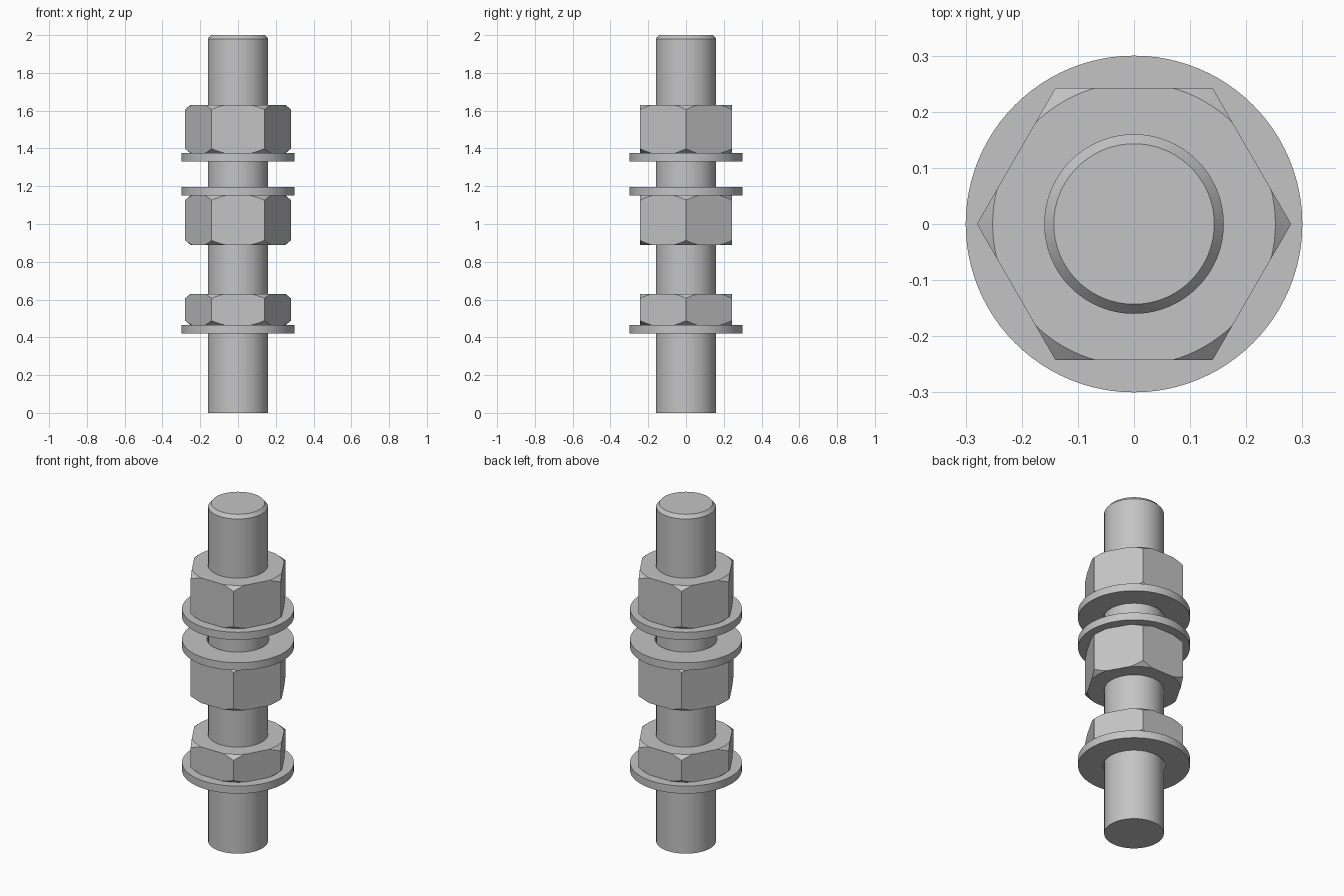
import bpy, bmesh, math

cube = bpy.data.objects.get("Cube")
if cube:
    bpy.data.objects.remove(cube, do_unlink=True)

SEGMENTS = 96
STUD_R = 0.16

steel = bpy.data.materials.new("steel_grey")
steel.use_nodes = True
steel.diffuse_color = (0.55, 0.55, 0.55, 1)
bsdf = next(n for n in steel.node_tree.nodes if n.type == 'BSDF_PRINCIPLED')
bsdf.inputs["Base Color"].default_value = steel.diffuse_color


def add_object(name, bm):
    bmesh.ops.recalc_face_normals(bm, faces=bm.faces)
    mesh = bpy.data.meshes.new(name)
    bm.to_mesh(mesh)
    bm.free()
    mesh.materials.append(steel)
    obj = bpy.data.objects.new(name, mesh)
    bpy.context.collection.objects.link(obj)
    return obj


def select(obj):
    bpy.ops.object.select_all(action='DESELECT')
    obj.select_set(True)
    bpy.context.view_layer.objects.active = obj


def smooth(obj):
    select(obj)
    bpy.ops.object.shade_smooth_by_angle(angle=math.radians(20))


def lathe(name, profile, closed=True):
    """Revolve (radius, z) points about z; an open profile gets flat end caps."""
    bm = bmesh.new()
    rings = []
    for r, z in profile:
        angles = [math.tau * i / SEGMENTS for i in range(SEGMENTS)]
        rings.append([bm.verts.new((r * math.cos(a), r * math.sin(a), z)) for a in angles])
    pairs = list(zip(rings, rings[1:]))
    if closed:
        pairs.append((rings[-1], rings[0]))
    else:
        bm.faces.new(rings[0])
        bm.faces.new(rings[-1])
    for a, b in pairs:
        for i in range(SEGMENTS):
            j = (i + 1) % SEGMENTS
            bm.faces.new((a[i], a[j], b[j], b[i]))
    return add_object(name, bm)


def washer(name, z0, z1):
    smooth(lathe(name, [(0.166, z0), (0.3, z0), (0.3, z1), (0.166, z1)]))


def hex_nut(name, z0, z1):
    # Hexagonal prism with corners on the x axis
    bm = bmesh.new()
    ring = [bm.verts.new((0.28 * math.cos(k * math.pi / 3),
                          0.28 * math.sin(k * math.pi / 3), z0)) for k in range(6)]
    base = bm.faces.new(ring)
    top = bmesh.ops.extrude_face_region(bm, geom=[base])["geom"]
    for v in top:
        if isinstance(v, bmesh.types.BMVert):
            v.co.z = z1
    nut = add_object(name, bm)
    # Turned blank: bore plus conical chamfers on both ends
    bore, face, outer, drop, over = STUD_R - 0.003, 0.252, 0.3, 0.04, 0.01
    grow = over * (outer - face) / drop
    blank = lathe(name + "_blank", [
        (bore, z0 - over), (face - grow, z0 - over), (outer, z0 + drop),
        (outer, z1 - drop), (face - grow, z1 + over), (bore, z1 + over)])
    blank.hide_render = True
    mod = nut.modifiers.new("turned", 'BOOLEAN')
    mod.operation = 'INTERSECT'
    mod.solver = 'EXACT'
    mod.object = blank
    select(nut)
    bpy.ops.object.modifier_apply(modifier=mod.name)
    bpy.data.objects.remove(blank, do_unlink=True)
    smooth(nut)


# Threaded stud, chamfered at the top
smooth(lathe("stud", [(STUD_R, 0), (STUD_R, 1.98), (0.143, 2)], closed=False))

# Washers
washer("lower_washer", 0.42, 0.465)
washer("middle_washer", 1.15, 1.195)
washer("upper_washer", 1.33, 1.375)

# Nuts: one thin jam nut and two full nuts
hex_nut("jam_nut", 0.465, 0.63)
hex_nut("middle_nut", 0.89, 1.15)
hex_nut("upper_nut", 1.375, 1.63)
